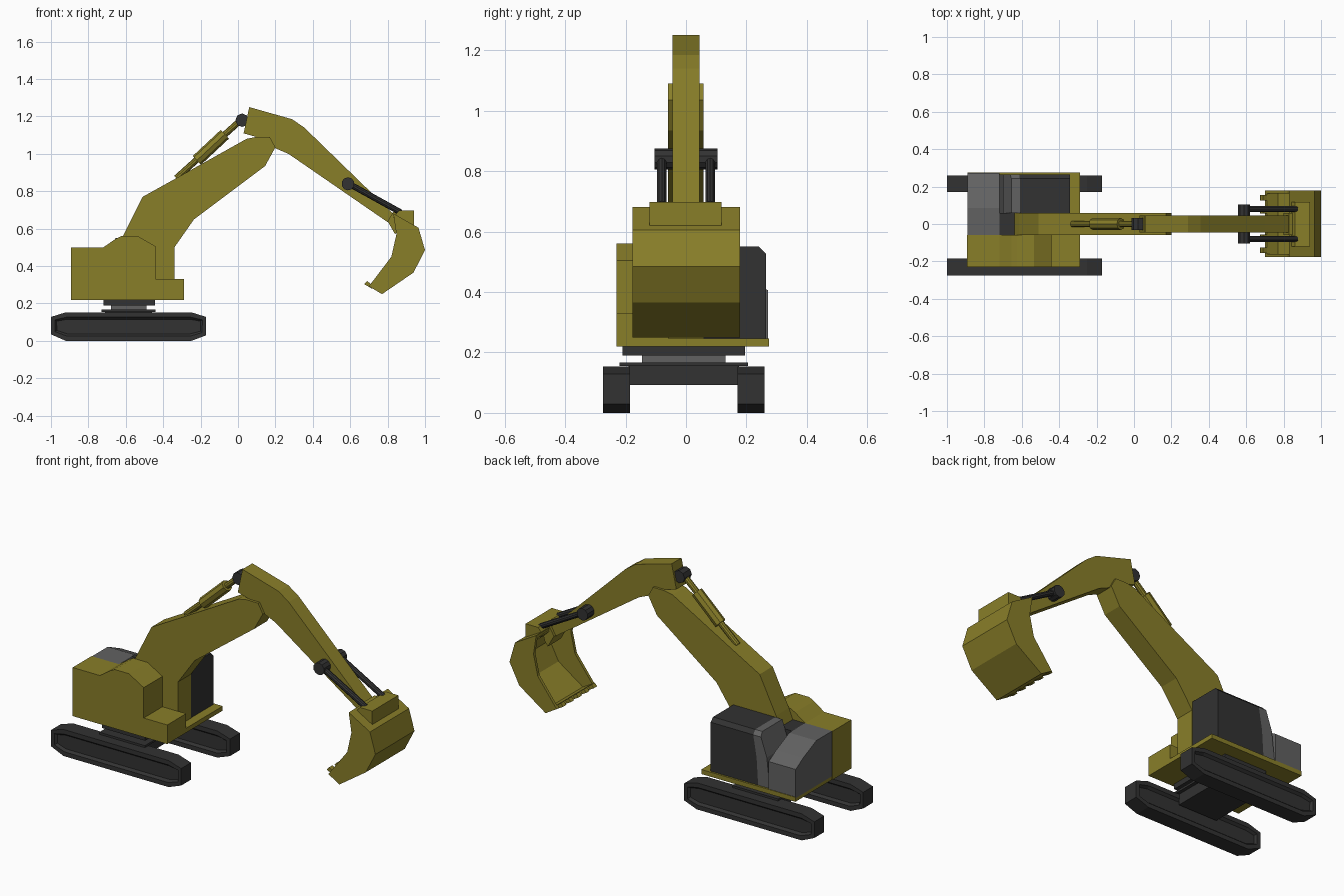
import bpy, bmesh, math
from mathutils import Vector

if "Cube" in bpy.data.objects:
    bpy.data.objects.remove(bpy.data.objects["Cube"])


def material(name, rgb):
    m = bpy.data.materials.new(name)
    m.diffuse_color = (*rgb, 1)
    m.use_nodes = True
    m.node_tree.nodes["Principled BSDF"].inputs["Base Color"].default_value = m.diffuse_color
    return m


YELLOW = material("yellow_paint", (0.25, 0.21, 0.022))
DARK = material("dark_rubber", (0.032, 0.032, 0.032))
GREY = material("grey_panel", (0.12, 0.12, 0.12))


def finish(name, bm, mat):
    bmesh.ops.recalc_face_normals(bm, faces=bm.faces)
    me = bpy.data.meshes.new(name)
    bm.to_mesh(me)
    bm.free()
    me.materials.append(mat)
    ob = bpy.data.objects.new(name, me)
    bpy.context.collection.objects.link(ob)
    return ob


def extruded(points, direction):
    bm = bmesh.new()
    f = bm.faces.new([bm.verts.new(p) for p in points])
    r = bmesh.ops.extrude_face_region(bm, geom=[f], use_keep_orig=True)
    bmesh.ops.translate(bm, vec=direction,
                        verts=[v for v in r["geom"] if isinstance(v, bmesh.types.BMVert)])
    bmesh.ops.recalc_face_normals(bm, faces=bm.faces)
    return bm


def side_bm(profile, y0, y1):
    """Prism from an x-z profile, spanning y0..y1."""
    return extruded([(x, y0, z) for x, z in profile], (0, y1 - y0, 0))


def prism(name, profile, y0, y1, mat):
    return finish(name, side_bm(profile, y0, y1), mat)


def box(name, x0, x1, y0, y1, z0, z1, mat):
    return prism(name, [(x0, z0), (x1, z0), (x1, z1), (x0, z1)], y0, y1, mat)


def rod(name, a, b, radius, mat, sides=10):
    a, b = Vector(a), Vector(b)
    d = b - a
    bm = bmesh.new()
    bmesh.ops.create_cone(bm, cap_ends=True, segments=sides, radius1=radius,
                          radius2=radius, depth=d.length)
    bm.transform(d.to_track_quat('Z', 'Y').to_matrix().to_4x4())
    bmesh.ops.translate(bm, verts=bm.verts, vec=(a + b) / 2)
    return finish(name, bm, mat)


# Tracks with recessed side panels
track = [(-1, .035), (-.92, 0), (-.25, 0), (-.17, .03),
         (-.17, .128), (-.25, .153), (-.92, .153), (-1, .128)]
for name, y0, y1 in (("track_right", -.275, -.185), ("track_left", .17, .26)):
    bm = side_bm(track, y0, y1)
    sides = [f for f in bm.faces if abs(f.normal.y) > .9]
    bmesh.ops.inset_individual(bm, faces=sides, thickness=.026)
    bmesh.ops.inset_individual(bm, faces=sides, thickness=.012, depth=-.014)
    finish(name, bm, DARK)

# Undercarriage and slewing ring
box("cross_frame", -.71, -.46, -.19, .175, .093, .158, DARK)
box("frame_plate", -.73, -.44, -.22, .205, .155, .167, DARK)
box("slew_neck", -.68, -.49, -.145, .13, .165, .195, GREY)
box("turntable", -.72, -.445, -.21, .195, .19, .222, DARK)

# Upper body: deck, engine housing, counterweight
box("deck", -.89, -.29, -.23, .275, .22, .246, YELLOW)
prism("engine_housing", [(-.893, .22), (-.29, .22), (-.29, .33), (-.44, .33), (-.44, .505),
                         (-.535, .56), (-.625, .56), (-.655, .545), (-.72, .5), (-.893, .5)],
      -.23, -.058, YELLOW)
rear = [(-.06, .24), (-.06, .5), (.085, .5), (.205, .445), (.272, .405), (.272, .24)]
finish("counterweight", extruded([(-.89, y, z) for y, z in rear], (.172, 0, 0)), GREY)

# Cab: glazed front, chamfered roof edge, sloping rear pillar
cab = [(-.342, .24), (-.342, .55), (-.61, .55), (-.635, .40), (-.645, .24)]
pillar = [(-.645, .24), (-.635, .40), (-.61, .55), (-.655, .55), (-.70, .42), (-.72, .24)]
for name, prof, mat in (("cab", cab, DARK), ("cab_rear_pillar", pillar, GREY)):
    bm = side_bm(prof, .058, .264)
    edges = [e for e in bm.edges if all(v.co.z > .54 and v.co.y > .2 for v in e.verts)]
    bmesh.ops.bevel(bm, geom=edges, offset=.022, segments=1, affect='EDGES')
    finish(name, bm, mat)
box("centre_bulkhead", -.72, -.58, -.06, .06, .24, .5, DARK)

# Boom and arm
prism("boom", [(-.64, .24), (-.64, .5), (-.615, .56), (-.51, .77), (-.33, .87), (.045, 1.08),
               (.095, 1.09), (.17, 1.09), (.2, 1.035), (.145, .935), (-.235, .65),
               (-.34, .5), (-.34, .24)], -.06, .058, YELLOW)
prism("arm", [(.03, 1.11), (.06, 1.25), (.29, 1.185), (.355, 1.14), (.70, .805), (.85, .66),
              (.84, .625), (.80, .635), (.27, 1.0), (.2, 1.03), (.17, 1.09), (.10, 1.09)],
      -.045, .045, YELLOW)

# Arm cylinder above the boom
rod("arm_cylinder_rod", (-.33, 0, .87), (.02, 0, 1.185), .017, YELLOW)
rod("arm_cylinder_barrel", (-.22, 0, .965), (-.07, 0, 1.105), .032, YELLOW, 8)
rod("arm_cylinder_pin", (.022, -.033, 1.18), (.022, .033, 1.18), .036, DARK, 8)

# Bucket cylinders
rod("bucket_cylinder_pin", (.588, -.105, .84), (.588, .105, .84), .035, DARK)
for side, y in (("right", -.08), ("left", .08)):
    rod("bucket_rod_" + side, (.59, y, .842), (.87, y, .687), .016, DARK)

# Bucket: curved shell, side plates, hanger, teeth
outer = [(.83, .682), (.965, .605), (1, .485), (.938, .365), (.77, .25), (.70, .292)]
inner = [(.712, .305), (.77, .272), (.925, .378), (.98, .485), (.95, .592), (.835, .658)]
prism("bucket_shell", outer + inner, -.175, .178, YELLOW)
plate = outer + [(.82, .45), (.847, .57)]
prism("bucket_side_right", plate, -.177, -.16, YELLOW)
prism("bucket_side_left", plate, .162, .179, YELLOW)
prism("bucket_hanger", [(.83, .66), (.86, .697), (.94, .697), (.94, .61), (.86, .63)],
      -.12, .118, YELLOW)
prism("bucket_link", [(.80, .64), (.83, .69), (.88, .67), (.86, .60), (.84, .57)],
      -.06, .06, YELLOW)
for i in range(5):
    y = -.14 + i * .07
    prism(f"bucket_tooth_{i + 1}", [(.675, .303), (.69, .32), (.735, .287), (.715, .28)],
          y - .015, y + .015, YELLOW)
